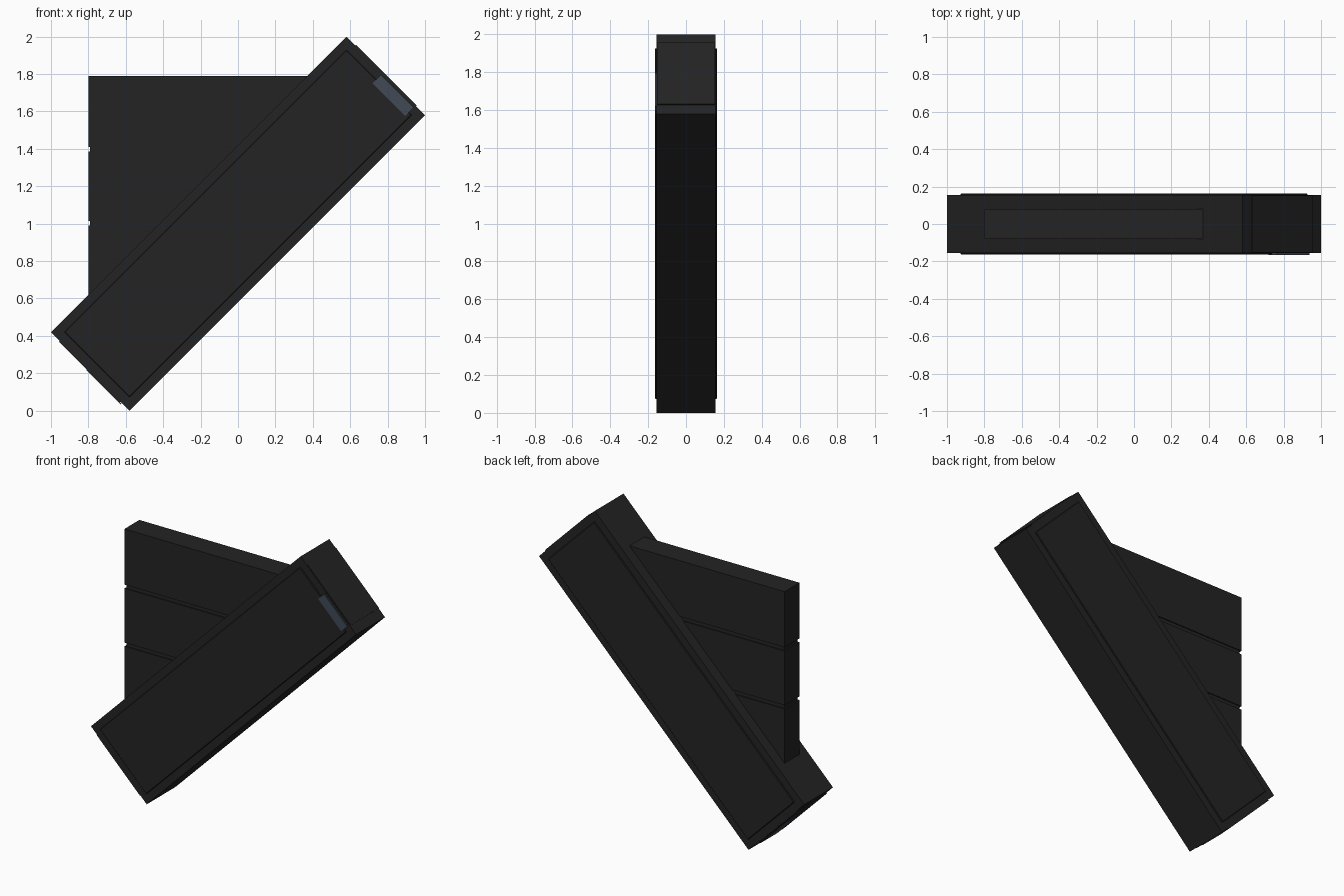
import bpy, math
from mathutils import Matrix, Vector

if "Cube" in bpy.data.objects:
    bpy.data.objects.remove(bpy.data.objects["Cube"])


def material(name, rgb):
    m = bpy.data.materials.new(name)
    m.diffuse_color = (*rgb, 1)
    m.use_nodes = True
    m.node_tree.nodes["Principled BSDF"].inputs["Base Color"].default_value = m.diffuse_color
    return m


BLACK = material("matte black", (0.017, 0.017, 0.017))
SLATE = material("slate blue", (0.052, 0.068, 0.09))

# Beam frame: local x runs up along the 45 degree beam, local z across it
TILT = Matrix.Translation((0, 0, 1)) @ Matrix.Rotation(-math.pi / 4, 4, 'Y')
L, W, D = 1.58 * math.sqrt(2), 0.42 * math.sqrt(2), 0.155


def box(name, lo, hi, mat=BLACK, frame=None, bevel=0):
    lo, hi = Vector(lo), Vector(hi)
    bpy.ops.mesh.primitive_cube_add(size=1)
    ob = bpy.context.object
    ob.name = name
    ob.data.transform(Matrix.Translation((lo + hi) / 2) @ Matrix.Diagonal((*(hi - lo), 1)))
    if frame:
        ob.matrix_world = frame
    if bevel:
        b = ob.modifiers.new("bevel", 'BEVEL')
        b.width, b.segments = bevel, 1
    ob.data.materials.append(mat)
    return ob


# Diagonal beam
box("beam", (-L / 2, -D, -W / 2), (L / 2, D, W / 2), frame=TILT)

# Raised panels on the two broad sides and the two ends
for s, side in ((-1, "front"), (1, "back")):
    ys = sorted((s * (D - 0.02), s * (D + 0.008)))
    box(side + "_panel", (-L / 2 + 0.05, ys[0], -W / 2 + 0.05),
        (L / 2 - 0.05, ys[1], W / 2 - 0.05), frame=TILT, bevel=0.004)
for s, end in ((-1, "lower"), (1, "upper")):
    xs = sorted((s * (L / 2 - 0.02), s * (L / 2 + 0.006)))
    box(end + "_end_plate", (xs[0], -D + 0.002, -0.23), (xs[1], D - 0.002, 0.23), frame=TILT)

# Slate inlays near the upper end and on the lower end
box("upper_inlay", (1.04, -D - 0.0095, -0.225), (1.103, -D - 0.001, 0.023), SLATE, TILT)
box("lower_inlay", (-L / 2 - 0.009, -0.09, -0.24), (-L / 2 - 0.004, 0.09, 0.02), SLATE, TILT)

# Boarded fin filling the upper left corner: clipped to the beam's upper face
fin_parts = [("fin_core", -0.79, 0.073, 0.62, 1.785)]
for i, (z0, z1) in enumerate(((0.60, 0.99), (1.015, 1.385), (1.41, 1.79))):
    fin_parts.append((f"fin_board_{i + 1}", -0.80, 0.08, z0, z1))
for name, x0, y, z0, z1 in fin_parts:
    # sloping lower edge stays just inside the beam (upper face: z = x + 1.42)
    k = 1.38
    pts = [(x0, z1), (x0, max(z0, x0 + k)), (max(x0, z0 - k), z0), (z1 - k, z1)]
    pts = [p for i, p in enumerate(pts) if i == 0 or (Vector(p) - Vector(pts[i - 1])).length > 1e-4]
    n = len(pts)
    verts = [(x, s * y, z) for s in (-1, 1) for x, z in pts]
    faces = [tuple(range(n)), tuple(range(2 * n - 1, n - 1, -1))]
    faces += [(i, i + n, (i + 1) % n + n, (i + 1) % n) for i in range(n)]
    me = bpy.data.meshes.new(name)
    me.from_pydata(verts, [], faces)
    me.materials.append(BLACK)
    bpy.context.collection.objects.link(bpy.data.objects.new(name, me))
